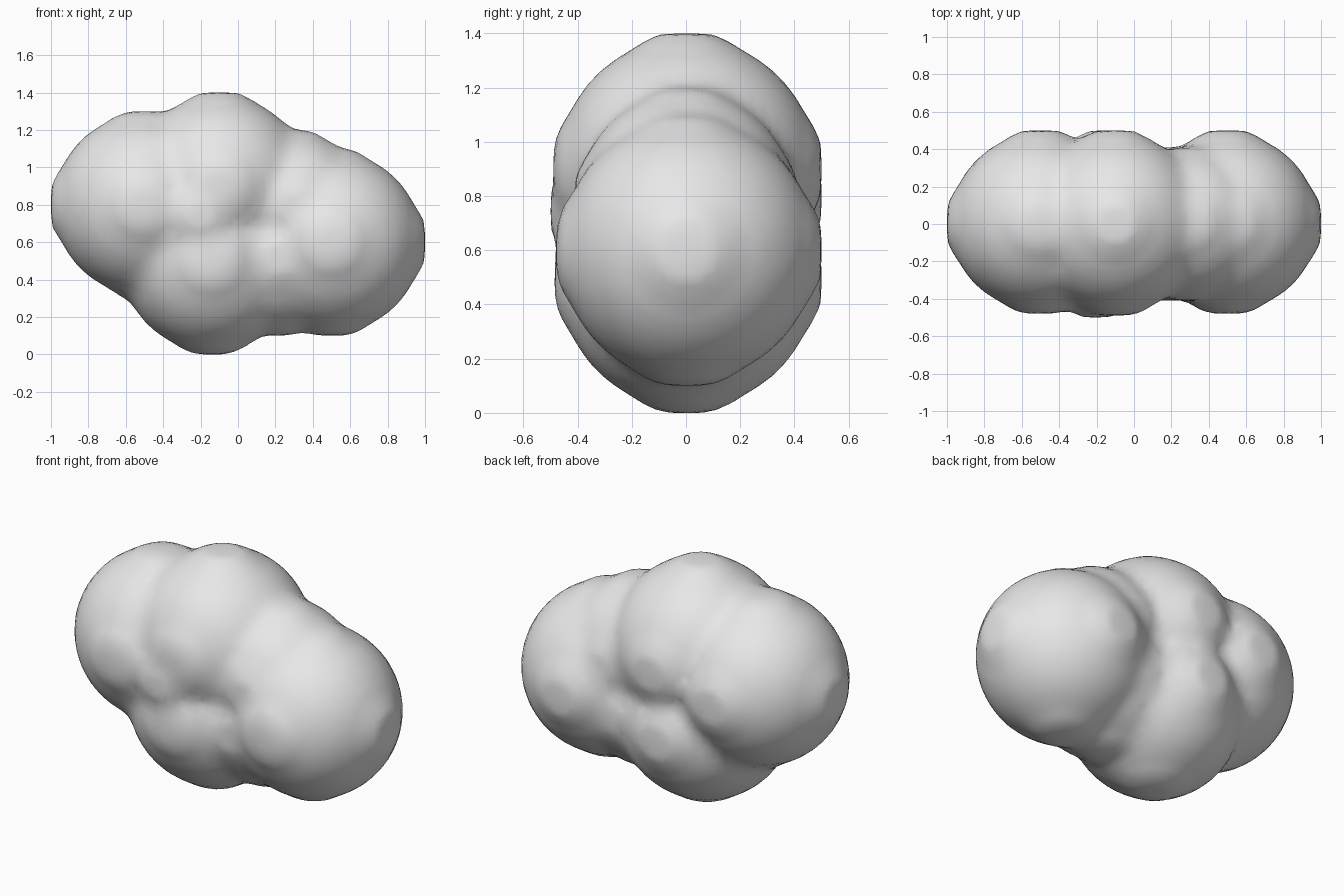
import bpy
import bmesh
from mathutils import Vector

cube = bpy.data.objects.get("Cube")
if cube:
    bpy.data.objects.remove(cube, do_unlink=True)

# Single soft grey
grey = bpy.data.materials.new("cloud_grey")
grey.use_nodes = True
grey.diffuse_color = (0.8, 0.8, 0.8, 1)
grey.node_tree.nodes["Principled BSDF"].inputs["Base Color"].default_value = (0.8, 0.8, 0.8, 1)

bm = bmesh.new()


def puff(x, z, r, y=0.0, front=1.0):
    """Add one ball to the cloud, with a low swelling on each side; front flattens its -y half."""
    ball = bmesh.ops.create_icosphere(bm, subdivisions=5, radius=1)
    for v in ball["verts"]:
        d = v.co.normalized()
        side = max(abs(c) for c in d)
        swell = min(max((side - 0.91) / 0.06, 0), 1)
        p = d * r * min(0.97 + 0.045 * swell, 1 / side)
        if p.y < 0:
            p.y *= front
        v.co = Vector((x, y, z)) + p


# Four big lobes
puff(-0.50, 0.80, 0.50, front=0.96)
puff(-0.10, 0.90, 0.50, front=0.98)
puff(0.50, 0.60, 0.50, front=0.96)
puff(-0.14, 0.50, 0.50, front=0.97)

# Two smaller lobes bridging the middle and the right-hand end
puff(0.30, 0.79, 0.41)
puff(0.21, 0.51, 0.41)

# Shallow fill between the lobes on the front
puff(-0.20, 0.75, 0.38, y=-0.12)

mesh = bpy.data.meshes.new("cloud_body")
bm.to_mesh(mesh)
bm.free()
mesh.materials.append(grey)
cloud = bpy.data.objects.new("cloud_body", mesh)
bpy.context.collection.objects.link(cloud)

# Melt the lobes into one skin with soft creases
remesh = cloud.modifiers.new("merge_lobes", "REMESH")
remesh.mode = "VOXEL"
remesh.voxel_size = 0.045
remesh.use_smooth_shade = True
soften = cloud.modifiers.new("soften_creases", "SMOOTH")
soften.factor = 0.5
soften.iterations = 2
